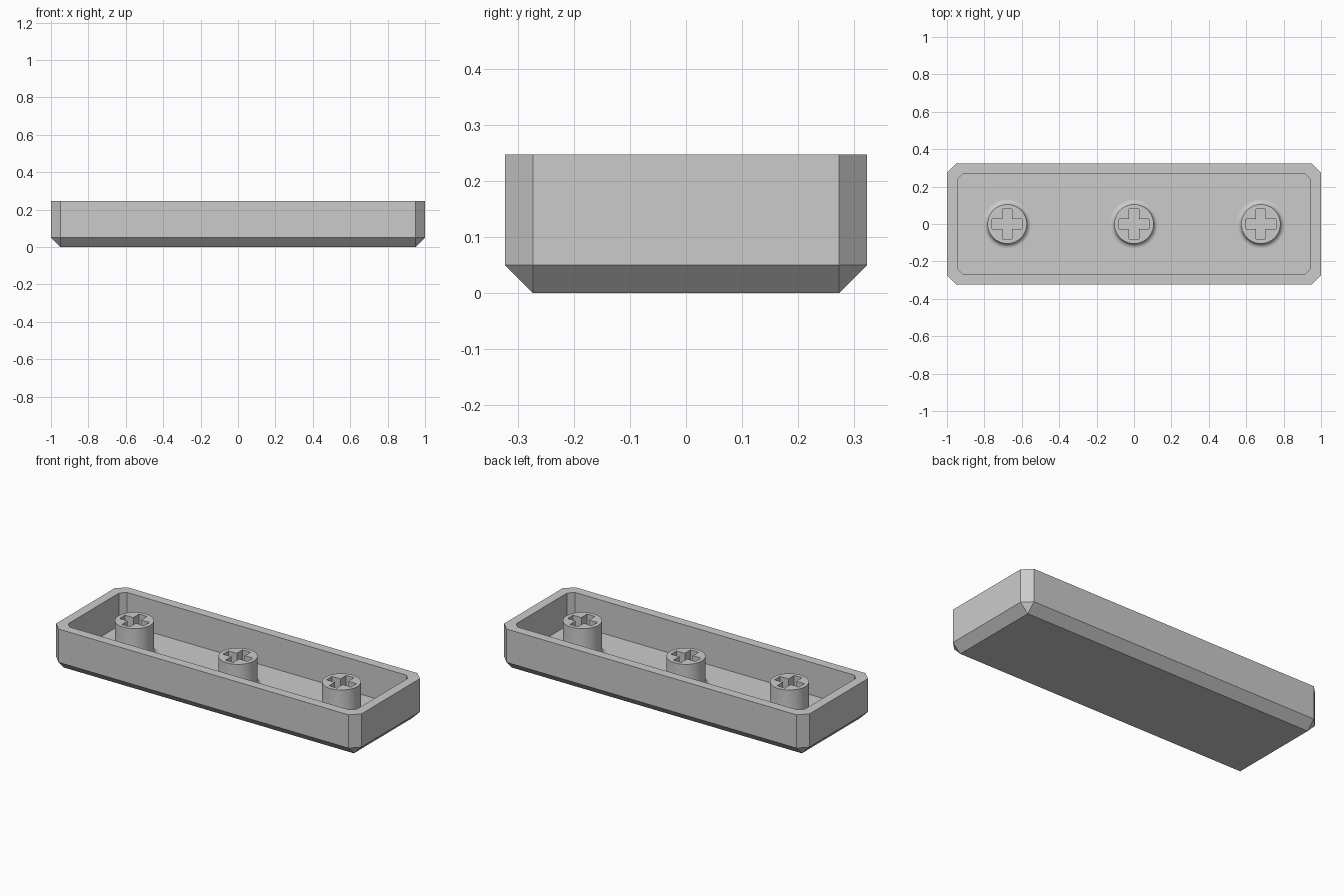
import bpy, bmesh, math

if "Cube" in bpy.data.objects:
    bpy.data.objects.remove(bpy.data.objects["Cube"])

HX, HY, TOP = 1.0, 0.323, 0.247      # outer half sizes and height
WALL, FLOOR, CHAMFER = 0.055, 0.054, 0.05

grey = bpy.data.materials.new("light grey plastic")
grey.diffuse_color = (0.6, 0.6, 0.6, 1)
grey.use_nodes = True
grey.node_tree.nodes["Principled BSDF"].inputs["Base Color"].default_value = grey.diffuse_color


def make(name, bm):
    bmesh.ops.recalc_face_normals(bm, faces=bm.faces)
    mesh = bpy.data.meshes.new(name)
    bm.to_mesh(mesh)
    bm.free()
    mesh.materials.append(grey)
    ob = bpy.data.objects.new(name, mesh)
    bpy.context.collection.objects.link(ob)
    return ob


def add_box(bm, hx, hy, z0, z1):
    verts = bmesh.ops.create_cube(bm, size=1)["verts"]
    for v in verts:
        v.co = (v.co.x * 2 * hx, v.co.y * 2 * hy, z1 if v.co.z > 0 else z0)


def bevel_edges(bm, offset, rule):
    edges = [e for e in bm.edges if rule(e.verts[0].co.z, e.verts[1].co.z)]
    bmesh.ops.bevel(bm, geom=edges, offset=offset, segments=1,
                    profile=0.5, affect='EDGES')


def cut(ob, cutter):
    mod = ob.modifiers.new("cut", 'BOOLEAN')
    mod.operation, mod.solver, mod.object = 'DIFFERENCE', 'EXACT', cutter
    bpy.context.view_layer.objects.active = ob
    bpy.ops.object.modifier_apply(modifier=mod.name)
    bpy.data.objects.remove(cutter)


# Shell: box chamfered everywhere but around the open rim
bm = bmesh.new()
add_box(bm, HX, HY, 0, TOP)
bevel_edges(bm, CHAMFER, lambda a, b: min(a, b) < 0.01)
shell = make("shell", bm)

# Cavity with small vertical corner chamfers
bm = bmesh.new()
add_box(bm, HX - WALL, HY - WALL, FLOOR, TOP + 0.1)
bevel_edges(bm, 0.03, lambda a, b: abs(a - b) > 0.01)
cut(shell, make("cavity_cutter", bm))


# Stem: turned post with a fillet at its foot and a cross-shaped socket
def stem(name, x, top, r=0.105, fillet=0.025):
    profile = [(0, FLOOR - 0.02), (r + fillet, FLOOR - 0.02)]
    for i in range(7):
        a = math.pi / 2 * i / 6
        profile.append((r + fillet * (1 - math.sin(a)),
                        FLOOR + fillet * (1 - math.cos(a))))
    profile += [(r, top), (0, top)]
    bm = bmesh.new()
    vs = [bm.verts.new((px, 0, pz)) for px, pz in profile]
    es = [bm.edges.new(pair) for pair in zip(vs, vs[1:])]
    bmesh.ops.spin(bm, geom=vs + es, cent=(0, 0, 0), axis=(0, 0, 1),
                   angle=math.tau, steps=64)
    bmesh.ops.remove_doubles(bm, verts=bm.verts, dist=1e-4)
    post = make(name, bm)

    # Cross outline, extruded upwards
    l, t = 0.08, 0.026
    quarter = [(l, -t), (l, t), (t, t)]
    bm = bmesh.new()
    outline = []
    for k in range(4):
        c, s = round(math.cos(k * math.pi / 2)), round(math.sin(k * math.pi / 2))
        outline += [bm.verts.new((c * a - s * b, s * a + c * b, FLOOR + 0.005))
                    for a, b in quarter]
    face = bm.faces.new(outline)
    ext = bmesh.ops.extrude_face_region(bm, geom=[face])["geom"]
    for v in ext:
        if isinstance(v, bmesh.types.BMVert):
            v.co.z = TOP + 0.1
    cut(post, make("cross_cutter", bm))

    post.location.x = x
    bpy.ops.object.select_all(action='DESELECT')
    post.select_set(True)
    bpy.context.view_layer.objects.active = post
    bpy.ops.object.shade_smooth_by_angle(angle=math.radians(30))


stem("left_stem", -0.678, TOP)
stem("middle_stem", 0, 0.217)
stem("right_stem", 0.678, TOP)
